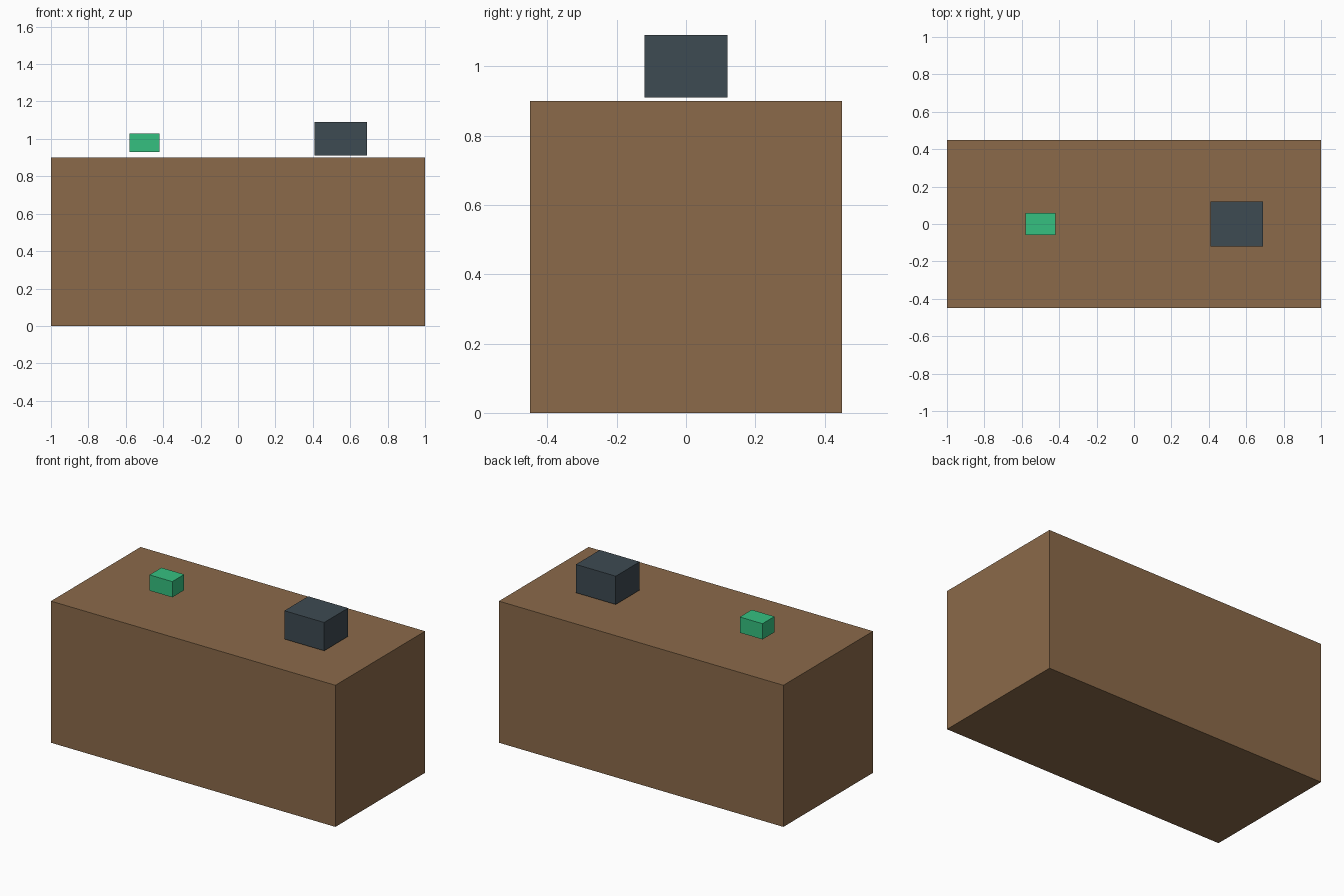
import bpy

if "Cube" in bpy.data.objects:
    bpy.data.objects.remove(bpy.data.objects["Cube"])


def box(name, centre, size, colour):
    bpy.ops.mesh.primitive_cube_add(size=1, location=centre)
    ob = bpy.context.object
    ob.name = name
    ob.scale = size
    bpy.ops.object.transform_apply(location=False, rotation=False, scale=True)
    mat = bpy.data.materials.new(name + "_material")
    mat.diffuse_color = (*colour, 1)
    mat.use_nodes = True
    mat.node_tree.nodes["Principled BSDF"].inputs["Base Color"].default_value = mat.diffuse_color
    ob.data.materials.append(mat)
    return ob


# wooden counter block
box("counter", (0, 0, 0.45), (2.0, 0.9, 0.9), (0.258, 0.144, 0.068))

# small green box hovering over the left side
box("green_box", (-0.5, 0, 0.98), (0.16, 0.12, 0.10), (0.036, 0.527, 0.216))

# dark box hovering just above the right side
box("dark_box", (0.55, 0, 1.0), (0.28, 0.24, 0.18), (0.048, 0.069, 0.084))
